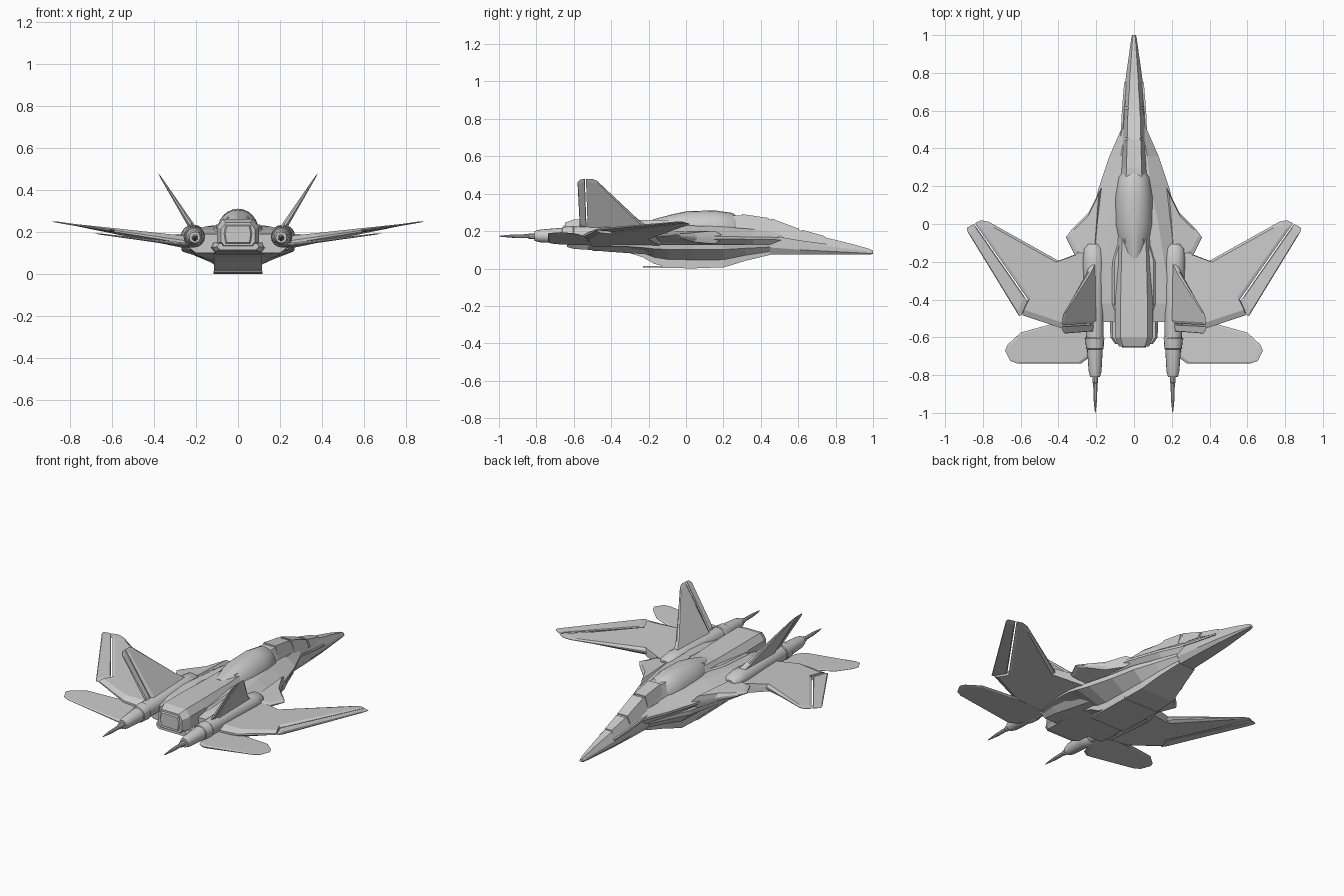
import bpy, bmesh, math
from mathutils import Vector

def finish(name, bm, mirror=False, angle=0):
    bmesh.ops.recalc_face_normals(bm, faces=bm.faces)
    me = bpy.data.meshes.new(name)
    bm.to_mesh(me)
    bm.free()
    ob = bpy.data.objects.new(name, me)
    bpy.context.collection.objects.link(ob)
    if mirror:
        ob.modifiers.new("mirror", 'MIRROR').use_mirror_merge = False
    if angle:
        me.shade_smooth()
        me.set_sharp_from_angle(angle=math.radians(angle))
    return ob

def loft(name, rings, mirror=False, angle=0):
    """Skin a list of equal-length rings of 3D points and cap both ends."""
    bm = bmesh.new()
    vs = [[bm.verts.new(p) for p in r] for r in rings]
    n = len(vs[0])
    for a, b in zip(vs, vs[1:]):
        for i in range(n):
            j = (i + 1) % n
            bm.faces.new((a[i], a[j], b[j], b[i]))
    bm.faces.new(vs[0])
    bm.faces.new(vs[-1])
    return finish(name, bm, mirror, angle)

def body(name, profile, secs, cx=0, **kw):
    """Loft a unit profile; each section is (y, half width, z low, z high)."""
    full = profile + [(-u, v) for u, v in reversed(profile) if u]
    loft(name, [[(cx + u * w, y, lo + v * (hi - lo)) for u, v in full]
                for y, w, lo, hi in secs], **kw)

def blade(name, pts, t_root, t_tip, inset=0.88):
    """Mirrored wing-like panel with thin edges; thickness falls off outboard."""
    pts = [Vector(p) for p in pts]
    c = sum(pts, Vector()) / len(pts)
    n = Vector()
    for i, p in enumerate(pts):
        n += (p - c).cross(pts[(i + 1) % len(pts)] - c)
    n.normalize()
    x0, x1 = min(p.x for p in pts), max(p.x for p in pts)
    def ring(s, k):
        return [c + (p - c) * s + n * k * (t_root + (t_tip - t_root) * (p.x - x0) / (x1 - x0))
                for p in pts]
    loft(name, [ring(inset, -.5), ring(1, -.12), ring(1, .12), ring(inset, .5)], mirror=True)

OCT = [(.7, 0), (1, .2), (1, .5), (.5, 1)]
BOX = [(.8, 0), (1, .15), (1, .72), (.72, 1)]
ROUND = [(math.cos(math.radians(a)), math.sin(math.radians(a))) for a in range(0, 91, 15)]

# nose and forward fuselage
body("forward_fuselage", OCT, [
    (1, .010, .077, .095), (.98, .015, .075, .105), (.9, .026, .075, .128), (.75, .047, .075, .165),
    (.61, .058, .075, .203), (.45, .066, .075, .262), (.3, .078, .075, .283), (.1, .1, .08, .285),
    (-.1, .1, .08, .27)])

# canopy panes with gaps between them
def pane(name, secs):
    body(name, [(1, 0), (.62, 1)], secs)
pane("windscreen", [(.74, .036, .14, .174), (.62, .050, .165, .207)])
pane("front_canopy", [(.605, .052, .168, .212), (.458, .058, .19, .267)])
pane("rear_canopy", [(.442, .059, .192, .27), (.30, .064, .21, .291)])
body("canopy_side_rail", [(1, 0), (1, 1)], [(.75, .052, .122, .132), (.6, .064, .14, .152),
     (.45, .072, .165, .178), (.28, .083, .185, .2)])

# rounded dorsal hump
body("dorsal_hump", ROUND, [
    (.275, .06, .2, .275), (.25, .082, .2, .297), (.15, .1, .2, .311), (0, .1, .2, .306),
    (-.08, .085, .2, .288), (-.18, .05, .2, .262)], angle=35)

# rear dorsal box with tapered end
body("dorsal_box", BOX, [
    (0, .085, .12, .262), (-.2, .092, .12, .258), (-.45, .1, .12, .262),
    (-.6, .1, .125, .262), (-.648, .08, .135, .245)])
body("tail_cover", [(.9, 0), (1, .5), (.9, 1)], [(-.646, .068, .145, .235), (-.655, .06, .15, .228)])

# wide blended body with strakes
def hexring(y, w, lo, mid, hi, inner):
    return [(-w, y, mid), (-inner, y, hi), (inner, y, hi), (w, y, mid + .001),
            (w, y, mid - .012), (inner, y, lo), (-inner, y, lo), (-w, y, mid - .012)]
loft("blended_body", [hexring(*s) for s in (
    (.53, .055, .12, .165, .19, .04), (.36, .13, .09, .168, .21, .07), (.18, .19, .075, .17, .225, .09),
    (0, .23, .07, .17, .23, .13), (-.2, .27, .075, .165, .225, .16), (-.42, .27, .09, .155, .21, .2),
    (-.52, .25, .1, .15, .19, .2))])

# root gloves ahead of the wings
blade("wing_glove", [(.17, .2, .166), (.24, .06, .166), (.33, -.03, .175), (.36, -.07, .178),
                     (.31, -.17, .175), (.2, -.2, .165)], .07, .015, .8)

# belly intake tunnel
def belly(y, w, lo, wt):
    h = .125 - lo
    half = [(w, lo), (w, lo + h * .35), (wt, lo + h * .8), (wt, .128)]
    return [(x, y, z) for x, z in half] + [(-x, y, z) for x, z in reversed(half)]
loft("belly_tunnel", [belly(*s) for s in (
    (.45, .055, .073, .07), (.32, .085, .042, .12), (.2, .11, .005, .17), (.05, .115, .003, .2),
    (-.1, .115, .008, .24), (-.17, .115, .025, .26), (-.23, .115, .06, .27), (-.32, .115, .088, .27),
    (-.5, .12, .095, .25))])
body("belly_lip", [(1, 0), (1, 1)], [(.06, .117, 0, .012), (-.23, .117, .006, .014)])
body("lower_tail_deck", [(.85, 0), (1, .5), (.9, 1)], [(-.45, .13, .095, .15), (-.6, .125, .105, .15),
     (-.635, .1, .115, .145)])

# forward-swept wings: z rises outboard
def wz(x):
    return .152 + (x - .25) * .155
def flat(pts, f):
    return [(x, y, f(x)) for x, y in pts]
blade("wing", flat([(.2, -.12), (.4, -.195), (.77, .012), (.81, .02), (.842, .003), (.556, -.405),
                    (.592, -.482), (.375, -.555), (.2, -.53)], wz), .06, .006)
blade("wing_flap", flat([(.847, 0), (.885, -.02), (.882, -.04), (.608, -.488), (.597, -.482), (.564, -.408)],
                        wz), .014, .006)

# low tailplanes
blade("tailplane", flat([(.2, -.48), (.42, -.525), (.6, -.575), (.67, -.64), (.683, -.67), (.655, -.725),
                         (.62, -.738), (.28, -.738), (.24, -.71), (.2, -.6)],
                        lambda x: .133 + (x - .2) * .125), .02, .005, .92)

# canted fins and their rudders
def fin(pts):
    return [(.21 + (z - .21) * .63, y, z) for y, z in pts]
blade("tail_fin", fin([(-.17, .195), (-.25, .255), (-.475, .468), (-.5, .478), (-.535, .478),
                       (-.525, .2)]), .032, .006)
blade("rudder", fin([(-.532, .21), (-.541, .478), (-.565, .476), (-.58, .46), (-.568, .225)]), .014, .005)

# engine nacelles, nozzle collars and tail spikes
def tube(name, secs, sides=16, angle=35):
    loft(name, [[(cx + r * math.cos(2 * math.pi * i / sides), y, cz + r * k * math.sin(2 * math.pi * i / sides))
                 for i in range(sides)] for y, r, cx, cz, k in secs], mirror=True, angle=angle)
tube("engine_nacelle", [
    (-.105, .028, .215, .185, .8), (-.13, .05, .215, .185, .8), (-.2, .058, .213, .185, .85),
    (-.4, .05, .21, .18, 1), (-.58, .047, .208, .178, 1), (-.78, .034, .206, .174, 1),
    (-.81, .026, .206, .174, 1)])
tube("nozzle_collar", [(-.6, .048, .208, .177, 1), (-.605, .051, .208, .177, 1),
                       (-.66, .046, .207, .176, 1), (-.665, .04, .207, .176, 1)])
tube("tail_spike", [(-.8, .016, .205, .173, 1), (-.84, .015, .205, .173, 1), (-.845, .011, .205, .173, 1),
                    (-.92, .01, .205, .173, 1), (-.985, .004, .205, .173, 1), (-1, .001, .205, .173, 1)], 10)

# fairings joining nacelles to the spine
body("spine_fairing", [(1, 0), (.55, 1)], [(-.08, .13, .15, .235), (-.2, .19, .15, .235),
     (-.42, .19, .14, .22), (-.5, .165, .13, .19)])
